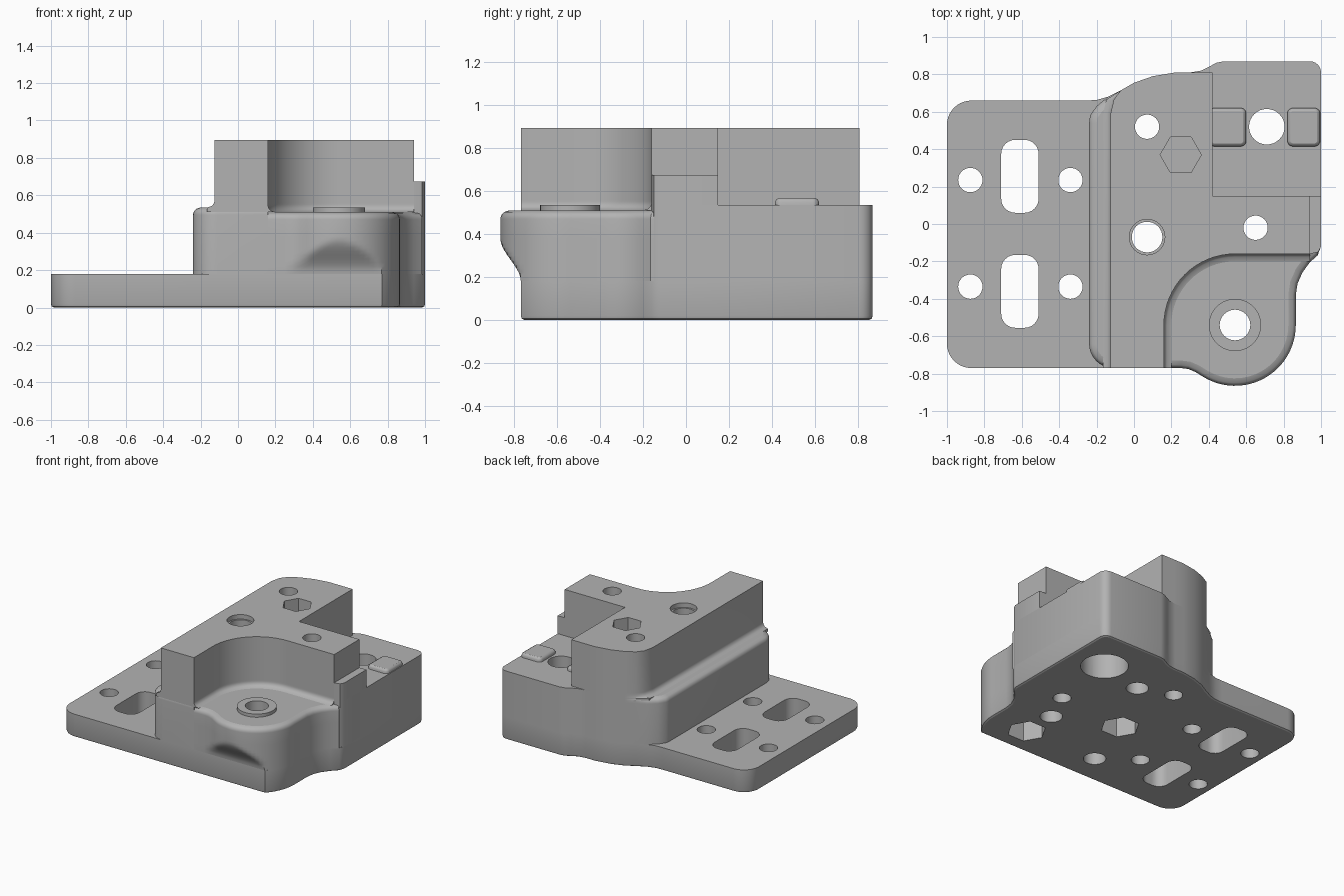
import bpy, bmesh
from math import sin, cos, radians, sqrt
from mathutils import Vector

if "Cube" in bpy.data.objects:
    bpy.data.objects.remove(bpy.data.objects["Cube"])

grey = bpy.data.materials.new("plain grey")
grey.use_nodes = True
grey.diffuse_color = (0.45, 0.45, 0.45, 1)
grey.node_tree.nodes["Principled BSDF"].inputs["Base Color"].default_value = grey.diffuse_color


def arc(x, y, r, a, b, n=10):
    steps = [radians(a + (b - a) * i / n) for i in range(n + 1)]
    return [(x + r * cos(t), y + r * sin(t)) for t in steps]


def inset(pts, d):
    """Move a counter-clockwise outline inward by d."""
    out = []
    for i, p in enumerate(pts):
        p, a, b = Vector(p), Vector(pts[i - 1]), Vector(pts[(i + 1) % len(pts)])
        u, v = (p - a).normalized(), (b - p).normalized()
        m = Vector((-u.y - v.y, u.x + v.x)).normalized()
        p = p + m * d / max(0.5, m.dot(Vector((-u.y, u.x))))
        out.append(tuple(p))
    return out


def loft(name, layers):
    """Solid through outlines of equal length, given as (outline, z)."""
    bm = bmesh.new()
    rings = [[bm.verts.new((x, y, z)) for x, y in pts] for pts, z in layers]
    n = len(rings[0])
    bm.faces.new(rings[0][::-1])
    bm.faces.new(rings[-1])
    for low, high in zip(rings, rings[1:]):
        for i in range(n):
            j = (i + 1) % n
            bm.faces.new((low[i], low[j], high[j], high[i]))
    mesh = bpy.data.meshes.new(name)
    bm.to_mesh(mesh)
    bm.free()
    mesh.materials.append(grey)
    ob = bpy.data.objects.new(name, mesh)
    bpy.context.collection.objects.link(ob)
    return ob


def prism(name, pts, low, high):
    return loft(name, [(pts, low), (pts, high)])


def round_rect(x0, x1, y0, y1, r):
    return (arc(x1 - r, y0 + r, r, -90, 0, 6) + arc(x1 - r, y1 - r, r, 0, 90, 6)
            + arc(x0 + r, y1 - r, r, 90, 180, 6) + arc(x0 + r, y0 + r, r, 180, 270, 6))


def fillet(h, r):
    h = max(h, 0)
    return 0 if h >= r else r - sqrt(r * r - (r - h) ** 2)


FRONT, PLATE_TOP, POCKET, STEP, TOP = -0.77, 0.18, 0.51, 0.535, 0.895
CX, CY, LOBE_R, POCKET_R = 0.54, -0.54, 0.325, 0.38
EDGE = 0.04
back_curve = [(0.3, 0.81), (0.22, 0.81), (0.1, 0.79), (0, 0.755), (-0.07, 0.715)]
back_right = arc(0.94, 0.81, 0.06, 0, 90, 6) + [(0.48, 0.87), (0.44, 0.862), (0.4, 0.84), (0.36, 0.82)]
cove = [(0.865, -0.38), (0.874, -0.32), (0.9, -0.26), (0.94, -0.205)]

# Base with the mounting plate
base_pts = (arc(-0.87, -0.64, 0.13, 180, 270) + arc(CX, CY, LOBE_R, -45, 0)
            + cove + [(0.985, -0.16), (1, -0.12)] + back_right + back_curve
            + [(-0.14, 0.68), (-0.2, 0.663), (-0.26, 0.66)] + arc(-0.87, 0.53, 0.13, 90, 180))
base = loft("base_plate", [(inset(base_pts, 0.015), 0), (inset(base_pts, 0.004), 0.006),
                           (base_pts, 0.018), (base_pts, PLATE_TOP)])

# Lower body with a rounded step on the left
lower_pts = (arc(-0.11, -0.64, 0.13, 180, 270) + [(0.16, FRONT)] + arc(CX, CY, POCKET_R, 180, 90, 16)
             + [(0.94, -0.16), (0.985, -0.15), (1, -0.12)] + back_right + back_curve
             + [(-0.14, 0.68), (-0.2, 0.63), (-0.235, 0.58), (-0.24, 0.54)])


def lower_outline(d):
    return [q if p[0] < -0.1 else p for p, q in zip(lower_pts, inset(lower_pts, d))]


rim = [EDGE * i / 5 for i in range(6)]
lower = loft("lower_body", [(lower_pts, PLATE_TOP)]
             + [(lower_outline(fillet(EDGE - h, EDGE)), STEP - EDGE + h) for h in rim])

# Front lobe, overhanging the base on a smooth cove
lobe_pts = ([(0.1, FRONT), (0.25, FRONT), (0.29, -0.775), (0.33, -0.792)]
            + arc(CX, CY, LOBE_R, -122, 0, 24) + cove + [(0.985, -0.165), (0.985, -0.1), (0.1, -0.1)])


def lobe_layer(z):
    t = min(1, max(0, (z - PLATE_TOP) / 0.2))
    limit = FRONT - 0.096 * t * t * (3 - 2 * t)
    return ([(x, max(y, limit)) for x, y in lobe_pts], z)


lobe = loft("front_lobe", [lobe_layer(PLATE_TOP + 0.02 * i) for i in range(11)]
            + [(inset(lobe_pts, fillet(EDGE - h, EDGE)), POCKET - EDGE + h) for h in rim])


# Tall upper body, filleted where it meets the pocket floor and the step
def upper_layer(z):
    p, s = fillet(z - POCKET, EDGE), fillet(z - STEP, EDGE)
    pts = ([(-0.125 - s, FRONT), (0.16 + p, FRONT)] + arc(CX, CY, POCKET_R - p, 180, 90, 16)
           + [(0.94, -0.16 - p), (0.94, 0.15), (0.42, 0.15), (0.42, 0.81)] + back_curve
           + [(-0.108 - s, 0.665), (-0.125 - s, 0.59)])
    return (pts, z)


upper = loft("upper_body", [upper_layer(z) for z in
             [POCKET + h for h in rim] + [STEP + h for h in rim[3:]] + [TOP]])

# Low ledge on the right end
ledge = prism("right_ledge", [(0.9, -0.16), (0.94, -0.16), (0.985, -0.15), (1, -0.12),
                              (1, 0.15), (0.9, 0.15)], STEP, 0.675)

# Raised ring in the pocket and two locating pads
ring = prism("pocket_ring", arc(CX, CY, 0.14, 0, 350, 35), POCKET - 0.02, STEP)
pads = []
for side, x0, x1 in (("left", 0.82, 0.995), ("right", 0.4, 0.6)):
    pts = round_rect(x0, x1, 0.415, 0.62, 0.03)
    pads.append(loft(side + "_pad", [(pts, STEP - 0.01), (pts, 0.55),
                                     (inset(pts, 0.006), 0.561), (inset(pts, 0.016), 0.567)]))

# Hole cutters: x, y, radius, sides, bottom, top
holes = [(x, y, 0.065, 32, -1, 2) for x in (-0.875, -0.34) for y in (0.235, -0.335)]
holes += [(0.07, 0.52, 0.065, 32, -1, 2), (0.65, -0.02, 0.065, 32, -1, 2),
          (0.07, -0.07, 0.082, 32, -1, 2), (0.07, -0.07, 0.095, 32, 0.86, 2),
          (0.71, 0.52, 0.095, 32, -1, 2), (0.71, 0.52, 0.17, 32, -1, 0.3),
          (CX, CY, 0.082, 32, -1, 2), (0.25, 0.37, 0.11, 6, 0.6, 2),
          (CX, CY, 0.14, 6, -1, 0.15), (0.07, -0.07, 0.14, 6, -1, 0.15)]
holes += [(x, y, 0.08, 32, -1, 0.3) for x, y in ((0.33, 0.43), (0.54, -0.27), (-0.08, -0.53))]
cutters = [prism("hole_cutter", arc(x, y, r, 0, 360 - 360 / n, n - 1), a, b)
           for x, y, r, n, a, b in holes]
for y in (0.06, -0.555):
    cutters.append(prism("slot_cutter", round_rect(-0.71, -0.51, y, y + 0.39, 0.075), -1, 2))

# Cut the holes, then shade
solids = [base, lower, lobe, upper, ring]
for ob in solids:
    for c in cutters:
        mod = ob.modifiers.new("hole", 'BOOLEAN')
        mod.operation, mod.solver, mod.object = 'DIFFERENCE', 'EXACT', c
bpy.context.view_layer.update()
graph = bpy.context.evaluated_depsgraph_get()
for ob in solids:
    mesh = bpy.data.meshes.new_from_object(ob.evaluated_get(graph))
    ob.modifiers.clear()
    ob.data = mesh
for c in cutters:
    bpy.data.objects.remove(c)

for ob in solids + pads + [ledge]:
    bpy.ops.object.select_all(action='DESELECT')
    ob.select_set(True)
    bpy.context.view_layer.objects.active = ob
    bpy.ops.object.shade_smooth_by_angle(angle=radians(32))
    for f in ob.data.polygons:
        if abs(f.normal.z) > 0.999:
            f.use_smooth = False
